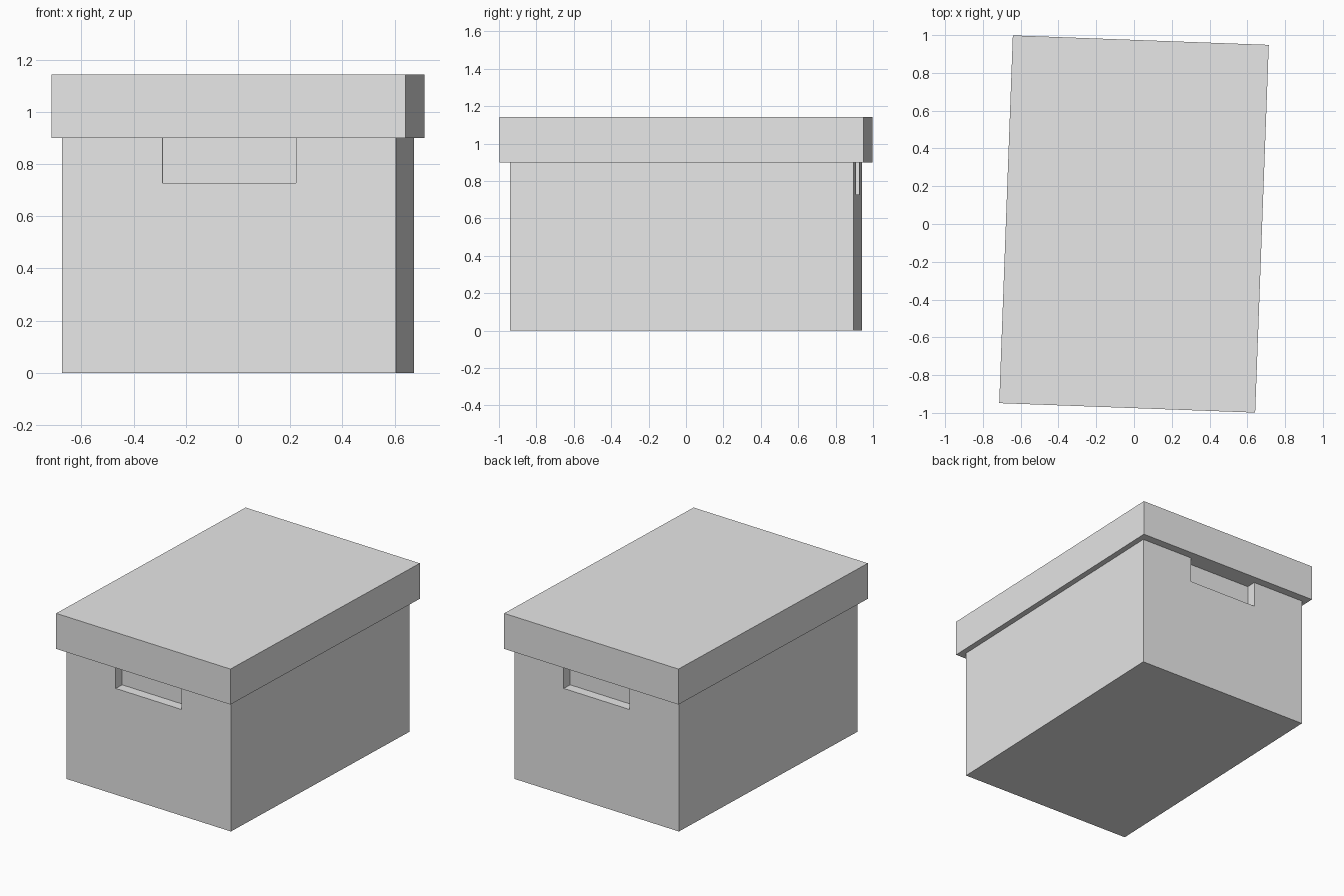
import bpy, math
from mathutils import Matrix

if "Cube" in bpy.data.objects:
    bpy.data.objects.remove(bpy.data.objects["Cube"])

TURN = Matrix.Rotation(math.radians(-2.12), 4, 'Z')   # box sits slightly askew

grey = bpy.data.materials.new("plain grey")
grey.diffuse_color = (0.8, 0.8, 0.8, 1)
grey.use_nodes = True
grey.node_tree.nodes["Principled BSDF"].inputs["Base Color"].default_value = grey.diffuse_color


def block(name, size, z0, z1, y=0.0):
    """Box of size (x, y) between two heights, turned with the whole model."""
    bpy.ops.mesh.primitive_cube_add(size=1)
    ob = bpy.context.object
    ob.name = name
    ob.data.transform(TURN @ Matrix.Translation((0, y, (z0 + z1) / 2))
                      @ Matrix.Diagonal((size[0], size[1], z1 - z0, 1)))
    ob.data.materials.append(grey)
    return ob


BODY_W, BODY_L, RIM = 1.28, 1.838, 0.90
GRIP_DEPTH = 0.067

# Box body
body = block("box_body", (BODY_W, BODY_L), 0, RIM)

# Hand grip recess at each end, open upwards under the lid
for name, side in (("front", -1), ("back", 1)):
    cutter = block(name + "_grip_cutter", (0.512, 2 * GRIP_DEPTH), 0.727, RIM + 0.1,
                   side * BODY_L / 2)
    mod = body.modifiers.new(name + "_grip", 'BOOLEAN')
    mod.operation = 'DIFFERENCE'
    mod.solver = 'EXACT'
    mod.object = cutter
    bpy.context.view_layer.objects.active = body
    bpy.ops.object.modifier_apply(modifier=mod.name)
    bpy.data.objects.remove(cutter, do_unlink=True)

# Overhanging lid
block("lid", (1.356, 1.948), RIM, 1.143)
